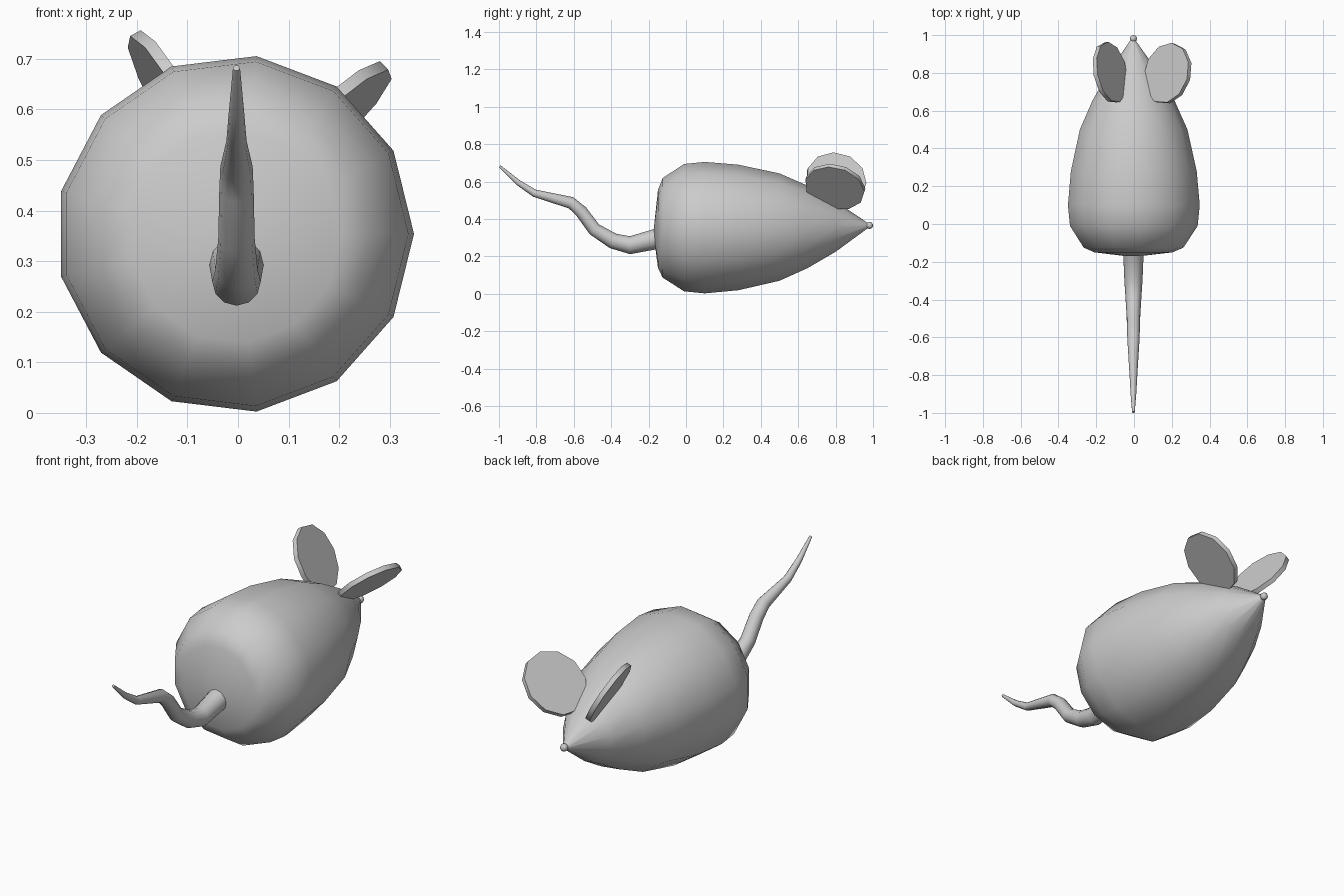
import bpy, bmesh, math
from mathutils import Vector

if "Cube" in bpy.data.objects:
    bpy.data.objects.remove(bpy.data.objects["Cube"])


def finish(bm, name, angle=40):
    bmesh.ops.recalc_face_normals(bm, faces=bm.faces)
    me = bpy.data.meshes.new(name)
    bm.to_mesh(me)
    bm.free()
    ob = bpy.data.objects.new(name, me)
    bpy.context.collection.objects.link(ob)
    bpy.ops.object.select_all(action='DESELECT')
    ob.select_set(True)
    bpy.context.view_layer.objects.active = ob
    bpy.ops.object.shade_smooth_by_angle(angle=math.radians(angle))
    return ob


def loft(name, stations, sides, x, upright=False):
    """Skin round rings (y, z, radius) along a path in the yz plane."""
    bm = bmesh.new()
    rings = []
    pts = [Vector((x, y, z)) for y, z, r in stations]
    for i, (y, z, r) in enumerate(stations):
        t = pts[min(i + 1, len(pts) - 1)] - pts[max(i - 1, 0)]
        v = Vector((0, 0, 1)) if upright else Vector((0, -t.z, t.y)).normalized()
        ring = []
        for k in range(sides):
            a = 2 * math.pi * k / sides
            ring.append(bm.verts.new(pts[i] + Vector((r * math.cos(a), 0, 0)) + v * r * math.sin(a)))
        rings.append(ring)
    for a, b in zip(rings, rings[1:]):
        for k in range(sides):
            j = (k + 1) % sides
            bm.faces.new((a[k], a[j], b[j], b[k]))
    bm.faces.new(rings[0])
    bm.faces.new(rings[-1])
    return finish(bm, name)


# Teardrop body, 13 sides, flat rear and pointed snout
loft("body", [(-0.17, 0.33, 0.04), (-0.15, 0.348, 0.21), (-0.125, 0.353, 0.268),
              (-0.01, 0.354, 0.343), (0.10, 0.354, 0.354), (0.28, 0.355, 0.338),
              (0.50, 0.357, 0.289), (0.65, 0.358, 0.222), (0.80, 0.36, 0.136),
              (0.975, 0.365, 0.012)], 13, -0.006, upright=True)

# Curling, tapering tail
loft("tail", [(-0.13, 0.305, 0.054), (-0.18, 0.288, 0.053), (-0.30, 0.26, 0.048),
              (-0.39, 0.283, 0.042), (-0.49, 0.345, 0.036), (-0.56, 0.44, 0.034),
              (-0.615, 0.487, 0.032), (-0.81, 0.538, 0.020), (-0.90, 0.597, 0.015),
              (-0.996, 0.682, 0.007)], 12, -0.003)

# Nose bead
bm = bmesh.new()
bmesh.ops.create_uvsphere(bm, u_segments=12, v_segments=8, radius=0.019)
bmesh.ops.translate(bm, verts=bm.verts, vec=(-0.003, 0.981, 0.366))
finish(bm, "nose")


# Thin disc ears, each with its own tilt
def ear(name, centre, normal):
    bm = bmesh.new()
    bmesh.ops.create_cone(bm, cap_ends=True, segments=11, radius1=0.163, radius2=0.163, depth=0.024)
    rot = Vector(normal).to_track_quat('Z', 'Y').to_matrix()
    bmesh.ops.rotate(bm, verts=bm.verts, matrix=rot)
    bmesh.ops.translate(bm, verts=bm.verts, vec=centre)
    finish(bm, name)


ear("right_ear", (0.178, 0.797, 0.572), (-0.69, 0.2, 0.72))
ear("left_ear", (-0.126, 0.802, 0.608), (0.86, 0.17, 0.48))
